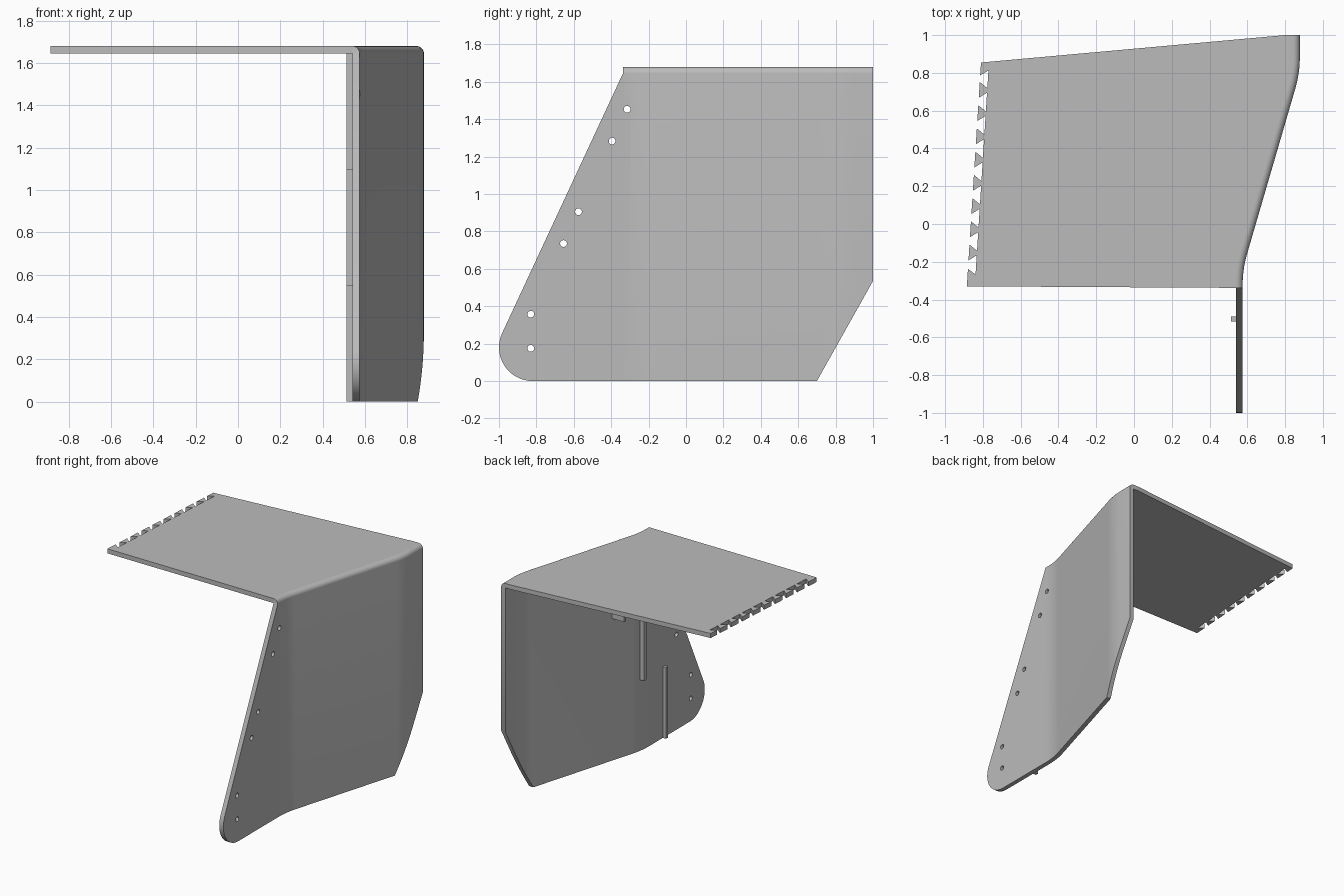
import bpy, bmesh, math
from math import sin, cos, radians
from mathutils import Vector, Matrix

cube = bpy.data.objects.get("Cube")
if cube:
    bpy.data.objects.remove(cube, do_unlink=True)

T = 0.035            # sheet thickness
TOP = 1.68
BEND = radians(16.4)

grey = bpy.data.materials.new("sheet grey")
grey.use_nodes = True
grey.diffuse_color = (0.5, 0.5, 0.5, 1)
grey.node_tree.nodes["Principled BSDF"].inputs["Base Color"].default_value = (0.5, 0.5, 0.5, 1)


def finish(name, bm):
    bmesh.ops.recalc_face_normals(bm, faces=bm.faces)
    me = bpy.data.meshes.new(name)
    bm.to_mesh(me)
    bm.free()
    me.materials.append(grey)
    ob = bpy.data.objects.new(name, me)
    bpy.context.collection.objects.link(ob)
    return ob


def prism(name, points, offset):
    """Extrude a closed outline along offset."""
    bm = bmesh.new()
    face = bm.faces.new([bm.verts.new(p) for p in points])
    out = bmesh.ops.extrude_face_region(bm, geom=[face])
    verts = [v for v in out["geom"] if isinstance(v, bmesh.types.BMVert)]
    bmesh.ops.translate(bm, verts=verts, vec=offset)
    return finish(name, bm)


def activate(ob):
    bpy.ops.object.select_all(action='DESELECT')
    ob.select_set(True)
    bpy.context.view_layer.objects.active = ob


def cut(ob, cutter, operation):
    mod = ob.modifiers.new("cut", 'BOOLEAN')
    mod.operation, mod.solver, mod.object = operation, 'EXACT', cutter
    activate(ob)
    bpy.ops.object.modifier_apply(modifier=mod.name)
    bpy.data.objects.remove(cutter, do_unlink=True)


# Plan path of the bent wall: (outer point, tangent angle)
N, R = 10, 0.6
path = [(Vector((0.575, -1.1)), 0), (Vector((0.575, -0.338)), 0)]
for i in range(N + 1):
    a = BEND * i / N
    path.append((Vector((0.575 + R * (1 - cos(a)), -0.325 + R * sin(a))), a))
for i in range(N + 1):
    a = BEND * (1 - i / N)
    path.append((Vector((0.878 - R * (1 - cos(a)), 0.885 - R * sin(a))), a))
path.append((Vector((0.878, 1.0)), 0))


def inward(point, angle, d):
    return point + Vector((-cos(angle), sin(angle))) * d


# Wall: section with a rounded top corner swept along the path
section = [(0, -0.1)]
for i in range(9):
    a = math.pi / 2 * i / 8
    section.append((T * (1 - cos(a)), TOP - T + T * sin(a)))
section.append((T, -0.1))
bm = bmesh.new()
rings = []
for p, a in path:
    rings.append([bm.verts.new((*inward(p, a, d), z)) for d, z in section])
for r0, r1 in zip(rings, rings[1:]):
    for i in range(len(section)):
        j = (i + 1) % len(section)
        bm.faces.new((r0[i], r0[j], r1[j], r1[i]))
bm.faces.new(rings[0])
bm.faces.new(rings[-1])
wall = finish("side_wall", bm)

# Trim the wall to its side outline with a rounded toe
outline = [(-0.338, 1.8), (-0.338, 1.643)]
for i in range(17):
    a = radians(155 + 115 * i / 16)
    outline.append((-0.82 + 0.18 * cos(a), 0.18 + 0.18 * sin(a)))
outline += [(0.70, 0), (1.0, 0.535), (1.1, 0.535), (1.1, 1.8)]
cut(wall, prism("trim", [(0.2, y, z) for y, z in outline], (1, 0, 0)), 'INTERSECT')

# Bolt holes along the front edge
bm = bmesh.new()
for y, z in ((-0.83, 0.175), (-0.83, 0.357), (-0.655, 0.735),
             (-0.575, 0.905), (-0.395, 1.283), (-0.315, 1.453)):
    bmesh.ops.create_cone(bm, cap_ends=True, segments=24, radius1=0.018, radius2=0.018, depth=0.3,
                          matrix=Matrix.Translation((0.56, y, z)) @ Matrix.Rotation(math.pi / 2, 4, 'Y'))
cut(wall, finish("holes", bm), 'DIFFERENCE')
activate(wall)
bpy.ops.object.shade_smooth_by_angle(angle=radians(30))

# Top plate: follows the wall, then dovetail teeth along the far edge
plan = [tuple(inward(p, a, T)) for p, a in path[1:]]
plan += [(0.80, 1.0), (0.5, 0.973)]
back, front = Vector((-0.81, 0.855)), Vector((-0.885, -0.33))
along = (front - back).normalized()
inset = Vector((-along.y, along.x)) * 0.042


def edge_at(y, deep):
    p = back + along * ((y - back.y) / along.y)
    return tuple(p + inset) if deep else tuple(p)


plan += [edge_at(0.855, False), edge_at(0.787, False), edge_at(0.815, True)]
for i in range(8):
    y = 0.71 - 0.123 * i
    plan += [edge_at(y + 0.012, True), edge_at(y + 0.042, False),
             edge_at(y - 0.042, False), edge_at(y - 0.012, True)]
plan += [edge_at(-0.265, True), edge_at(-0.237, False), tuple(front)]
prism("top_plate", [(x, y, TOP - T) for x, y in plan], (0, 0, T))

# Three staggered ribs on the inside of the wall
third = (TOP - T) / 3
for i, (y, x_end) in enumerate(((-0.502, 0.55), (-0.235, 0.555), (0.01, 0.63))):
    z = third * i
    prism("rib_%d" % (i + 1),
          [(0.513, y - 0.013, z), (x_end, y - 0.013, z), (x_end, y + 0.013, z), (0.513, y + 0.013, z)],
          (0, 0, third))
